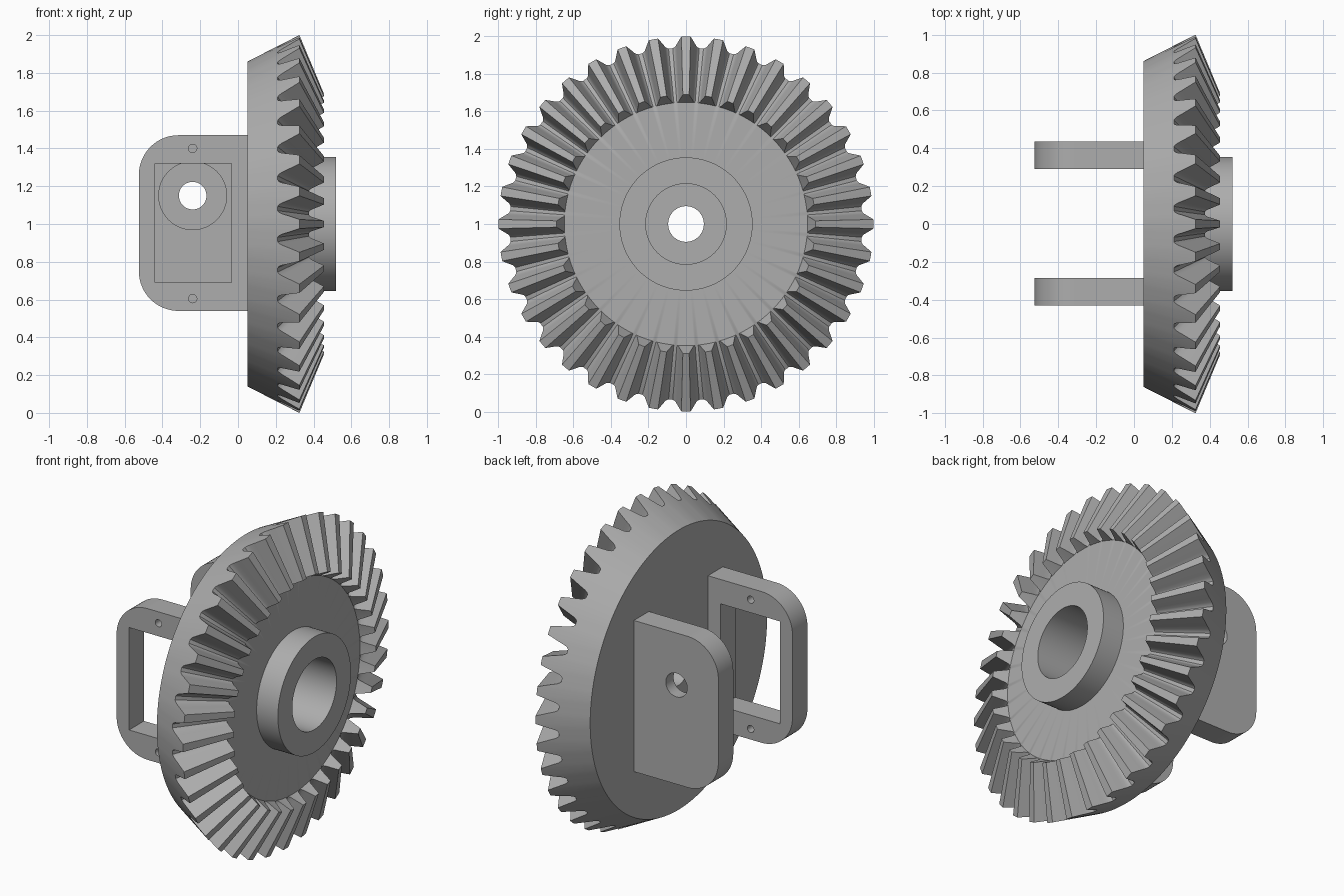
import bpy, bmesh, math
from mathutils import Matrix, Vector

cube = bpy.data.objects.get("Cube")
if cube:
    bpy.data.objects.remove(cube)

GREY = 0.42
metal = bpy.data.materials.new("plain_grey")
metal.use_nodes = True
metal.diffuse_color = (GREY, GREY, GREY, 1)
metal.node_tree.nodes["Principled BSDF"].inputs["Base Color"].default_value = (GREY, GREY, GREY, 1)


def make_object(name, bm):
    bmesh.ops.recalc_face_normals(bm, faces=bm.faces[:])
    mesh = bpy.data.meshes.new(name)
    bm.to_mesh(mesh)
    bm.free()
    mesh.materials.append(metal)
    obj = bpy.data.objects.new(name, mesh)
    bpy.context.collection.objects.link(obj)
    return obj


def smooth(obj):
    bpy.ops.object.select_all(action='DESELECT')
    obj.select_set(True)
    bpy.context.view_layer.objects.active = obj
    bpy.ops.object.shade_smooth_by_angle(angle=math.radians(30))


def prism(name, outline, y0, y1):
    """Extrude an outline of (x, z) points from y0 to y1."""
    bm = bmesh.new()
    face = bm.faces.new([bm.verts.new((x, y0, z)) for x, z in outline])
    ext = bmesh.ops.extrude_face_region(bm, geom=[face])["geom"]
    verts = [v for v in ext if isinstance(v, bmesh.types.BMVert)]
    bmesh.ops.translate(bm, verts=verts, vec=(0, y1 - y0, 0))
    return make_object(name, bm)


def arc(cx, cz, r, start, end, steps):
    angles = [math.radians(start + (end - start) * i / steps) for i in range(steps + 1)]
    return [(cx + r * math.cos(a), cz + r * math.sin(a)) for a in angles]


def circle(cx, cz, r):
    return arc(cx, cz, r, 0, 360, 48)[:-1]


def cut(obj, outline, y0, y1):
    """Cut a prism out of an object."""
    cutter = prism("cutter", outline, y0, y1)
    cutter.hide_render = True
    mod = obj.modifiers.new("cut", 'BOOLEAN')
    mod.operation = 'DIFFERENCE'
    mod.solver = 'EXACT'
    mod.object = cutter
    bpy.context.view_layer.objects.active = obj
    bpy.ops.object.modifier_apply(modifier=mod.name)
    bpy.data.objects.remove(cutter)


# Bevel gear: rings around the x axis, lofted in order
TEETH = 36
PITCH = math.tau / TEETH
APEX = Vector((0.744, 0))
TIP, ROOT = Vector((0.325, 1.0)), Vector((0.21, 0.94))
INNER = 0.69  # scale towards the apex at the inner end of the teeth

# Half a tooth: (share of the pitch from the tooth centre, depth from tip to root)
half = [(0, 0), (0.14, 0), (0.21, 0.3), (0.28, 0.6), (0.33, 0.82), (0.38, 0.94), (0.43, 1), (0.5, 1)]
tooth = [(-f, d) for f, d in half[:0:-1]] + half[:-1]
section = [((i + f) * PITCH, d) for i in range(TEETH) for f, d in tooth]

outer_end = [TIP.lerp(ROOT, d) for _, d in section]
inner_end = [APEX + (p - APEX) * INNER for p in outer_end]
root_in = APEX + (ROOT - APEX) * INNER


def plain(x, r):
    return [Vector((x, r))] * len(section)


rings = [
    plain(0.05, 0.095), plain(0.05, 0.86),              # back face
    outer_end, inner_end,                               # teeth
    plain(*root_in), plain(root_in.x, 0.355),           # front face
    plain(0.52, 0.355), plain(0.52, 0.215),             # hub
    plain(0.16, 0.215), plain(0.16, 0.095),             # stepped bore
]
bm = bmesh.new()
loops = [[bm.verts.new((p.x, p.y * math.sin(a), 1 + p.y * math.cos(a)))
          for p, (a, _) in zip(ring, section)] for ring in rings]
n = len(section)
for k, low in enumerate(loops):
    high = loops[(k + 1) % len(loops)]
    for i in range(n):
        j = (i + 1) % n
        bm.faces.new((low[i], low[j], high[j], high[i]))
bmesh.ops.remove_doubles(bm, verts=bm.verts[:], dist=0.0001)
smooth(make_object("bevel_gear", bm))

# Two side plates with rounded outer corners
X0, X1, Z0, Z1, R = -0.525, 0.055, 0.54, 1.47, 0.21
plate = [(X1, Z0), (X1, Z1)]
plate += arc(X0 + R, Z1 - R, R, 90, 180, 16)
plate += arc(X0 + R, Z0 + R, R, 180, 270, 16)

# Front plate: open frame with two screw holes
frame = prism("front_frame_plate", plate, -0.43, -0.285)
cut(frame, [(-0.44, 0.69), (-0.035, 0.69), (-0.035, 1.32), (-0.44, 1.32)], -0.6, -0.1)
for z in (0.605, 1.40):
    cut(frame, circle(-0.24, z, 0.022), -0.6, -0.1)
smooth(frame)

# Back plate: shaft hole with a round recess on the inside
bearing = prism("back_bearing_plate", plate, 0.29, 0.435)
cut(bearing, circle(-0.24, 1.15, 0.18), 0.1, 0.36)
cut(bearing, circle(-0.24, 1.15, 0.073), 0.1, 0.6)
smooth(bearing)
